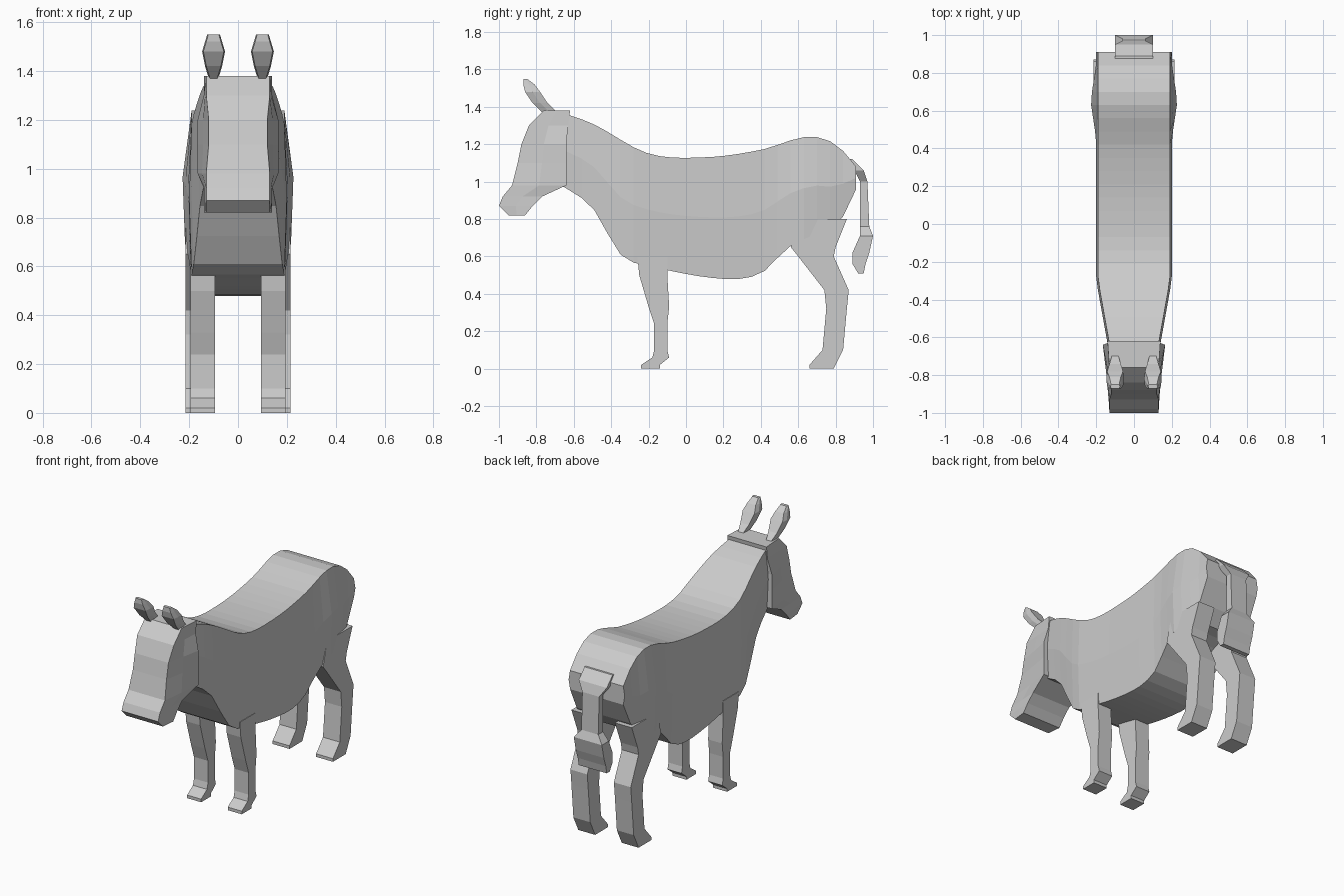
import bpy, bmesh
from mathutils import Vector

default_cube = bpy.data.objects.get("Cube")
if default_cube:
    bpy.data.objects.remove(default_cube, do_unlink=True)

# Single plain grey coat
grey = bpy.data.materials.new("plain_grey")
grey.use_nodes = True
coat_colour = (0.6, 0.6, 0.6, 1)
grey.diffuse_color = coat_colour
grey.node_tree.nodes["Principled BSDF"].inputs["Base Color"].default_value = coat_colour


def section(first, second, widths, centre_x):
    """Six-sided section between two (y, z) points, with three half-widths."""
    start, end = Vector((0, *first)), Vector((0, *second))
    points = [start, start.lerp(end, 0.5), end]
    left = [p + Vector((centre_x + w, 0, 0)) for p, w in zip(points, widths)]
    right = [p + Vector((centre_x - w, 0, 0)) for p, w in zip(points, widths)]
    return left + right[::-1]


def skin(name, sections):
    """Join a row of sections into one closed part."""
    bm = bmesh.new()
    rings = [[bm.verts.new(point) for point in ring] for ring in sections]
    for ring, following in zip(rings, rings[1:]):
        for i in range(len(ring)):
            # Index i - 1 wraps round to the end of the ring
            bm.faces.new((ring[i - 1], ring[i], following[i], following[i - 1]))
    bm.faces.new(rings[0])
    bm.faces.new(rings[-1])
    bmesh.ops.recalc_face_normals(bm, faces=bm.faces)
    mesh = bpy.data.meshes.new(name)
    bm.to_mesh(mesh)
    bm.free()
    mesh.materials.append(grey)
    part = bpy.data.objects.new(name, mesh)
    bpy.context.collection.objects.link(part)


def stack(name, rows, width_rule, centre_x=0):
    """Part made of level sections; each row is height, front y and back y."""
    skin(name, [section((front, z), (back, z), width_rule(z), centre_x)
                for z, front, back in rows])


def stack_pair(name, rows, width_rule, centre_x):
    """The same part on both sides."""
    for side, sign in (("left", 1), ("right", -1)):
        stack(side + "_" + name, rows, width_rule, sign * centre_x)


def constant(width):
    """Width rule for a part with straight sides."""
    return lambda z: (width, width, width)


def smooth_curve(points, y):
    """Height at y on a smooth line through the (y, z) points."""
    last = len(points) - 1

    def slope(i):
        before, after = points[max(i - 1, 0)], points[min(i + 1, last)]
        return (after[1] - before[1]) / (after[0] - before[0])

    i = max(k for k in range(last) if k == 0 or points[k][0] <= y)
    (start, low), (end, high) = points[i], points[i + 1]
    span = end - start
    t = (y - start) / span
    s = 1 - t
    return (s * s * ((1 + t + t) * low + t * span * slope(i))
            + t * t * ((1 + s + s) * high - s * span * slope(i + 1)))


# Neck, barrel and rump between a back line and a belly line
back_line = [(-0.7, 1.38), (-0.5, 1.31), (-0.2, 1.15), (0.1, 1.13),
             (0.4, 1.17), (0.65, 1.24), (0.8, 1.2), (0.91, 1.08)]
belly_line = [(-0.7, 1), (-0.5, 0.86), (-0.35, 0.61), (-0.2, 0.55), (0.2, 0.48),
              (0.4, 0.51), (0.55, 0.65), (0.7, 0.72), (0.8, 0.75), (0.91, 0.96)]


def body_section(y):
    """The neck narrows forward and the haunches bulge."""
    width = 0.2 - 0.18 * max(0, -0.3 - y)
    bulge = max(0, 0.03 - 0.15 * abs(y - 0.65))
    widths = (width - 0.01, width + bulge, width - 0.01 + bulge)
    top, bottom = smooth_curve(back_line, y), smooth_curve(belly_line, y)
    return section((y, top), (y, bottom), widths, 0)


steps = 23
length = back_line[-1][0] - back_line[0][0]
skin("body", [body_section(back_line[0][0] + length * i / steps)
              for i in range(steps + 1)])


# Head with a flat face and wider cheeks
def head_width(z):
    cheek = 0.165 if 0.95 < z < 1.25 else 0.14
    face = 0.12 if 1 < z < 1.25 else 0.13
    return face, (face + cheek) / 2, cheek


stack("head", [
    (1.38, -0.76, -0.62),
    (1.3, -0.84, -0.63),
    (1.2, -0.88, -0.64),
    (1.1, -0.9, -0.64),
    (0.98, -0.93, -0.64),
    (0.92, -0.98, -0.77),
    (0.87, -1, -0.82),
    (0.82, -0.95, -0.86),
], head_width)


# Ears with narrow roots and rounded tips
def ear_width(z):
    blade = 0.045 - abs(z - 1.47) * 0.3
    return blade, blade + 0.005, blade


stack_pair("ear", [
    (1.37, -0.77, -0.69),
    (1.42, -0.82, -0.74),
    (1.48, -0.86, -0.78),
    (1.52, -0.87, -0.81),
    (1.55, -0.87, -0.85),
], ear_width, 0.1)

# Front legs
stack_pair("front_leg", [
    (0.6, -0.26, -0.1),
    (0.5, -0.25, -0.1),
    (0.33, -0.2, -0.09),
    (0.24, -0.17, -0.1),
    (0.1, -0.17, -0.1),
    (0.06, -0.18, -0.09),
    (0.02, -0.24, -0.14),
    (0, -0.24, -0.14),
], constant(0.05), 0.145)

# Hind legs
stack_pair("hind_leg", [
    (0.8, 0.6, 0.86),
    (0.65, 0.56, 0.8),
    (0.6, 0.6, 0.79),
    (0.42, 0.74, 0.87),
    (0.32, 0.75, 0.86),
    (0.1, 0.73, 0.84),
    (0.02, 0.66, 0.8),
    (0, 0.66, 0.79),
], constant(0.06), 0.155)


# Tail with a broad root, a thin stem and a wide tuft
def tail_width(z):
    return constant(0.06 if 0.75 < z < 1.05 else 0.1)(z)


stack("tail", [
    (1.12, 0.86, 0.89),
    (1.06, 0.9, 0.95),
    (1, 0.93, 0.97),
    (0.76, 0.93, 0.98),
    (0.71, 0.93, 1),
    (0.62, 0.89, 0.98),
    (0.56, 0.89, 0.96),
    (0.51, 0.92, 0.95),
], tail_width)
